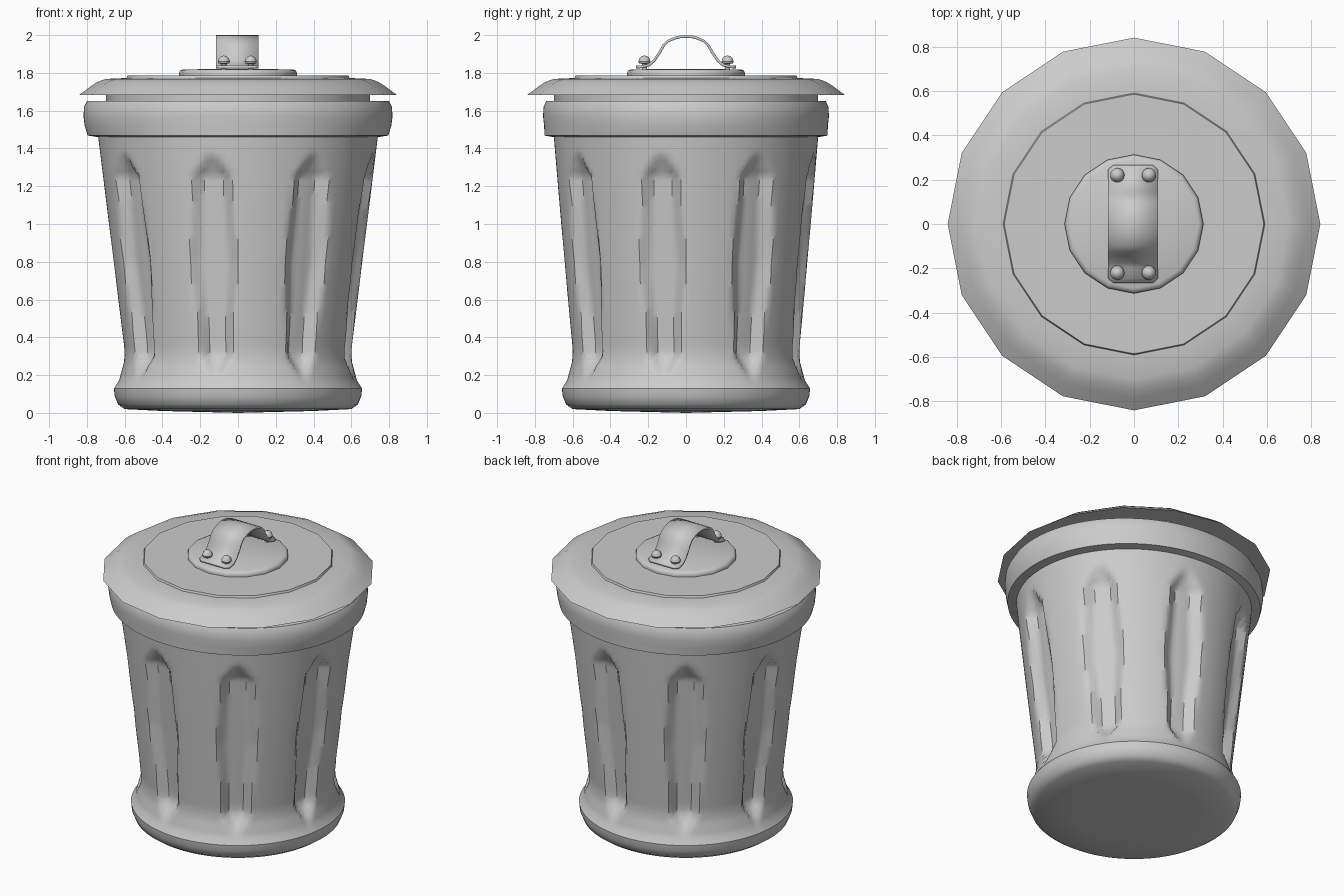
import bpy, bmesh, math

if "Cube" in bpy.data.objects:
    bpy.data.objects.remove(bpy.data.objects["Cube"])


def finish(name, bm, angle=35):
    bmesh.ops.remove_doubles(bm, verts=bm.verts, dist=1e-5)
    bmesh.ops.recalc_face_normals(bm, faces=bm.faces)
    me = bpy.data.meshes.new(name)
    bm.to_mesh(me)
    bm.free()
    ob = bpy.data.objects.new(name, me)
    bpy.context.collection.objects.link(ob)
    bpy.ops.object.select_all(action='DESELECT')
    bpy.context.view_layer.objects.active = ob
    ob.select_set(True)
    bpy.ops.object.shade_smooth_by_angle(angle=math.radians(angle))
    return ob


def lathe(name, profile, segs, shape=None, angle=35):
    """Revolve (r, z) points; shape(r, z, a, i) may alter each point."""
    bm = bmesh.new()
    rings = []
    for i, (r, z) in enumerate(profile):
        if r == 0:
            rings.append([bm.verts.new((0, 0, z))] * segs)
            continue
        ring = []
        for k in range(segs):
            a = 2 * math.pi * k / segs
            p = shape(r, z, a, i) if shape else (r * math.cos(a), r * math.sin(a), z)
            ring.append(bm.verts.new(p))
        rings.append(ring)
    for lo, hi in zip(rings, rings[1:]):
        for k in range(segs):
            n = (k + 1) % segs
            quad = list(dict.fromkeys((lo[k], lo[n], hi[n], hi[k])))
            if len(quad) > 2:
                bm.faces.new(quad)
    return finish(name, bm, angle)


def interp(table, x):
    for (x0, y0), (x1, y1) in zip(table, table[1:]):
        if x0 <= x <= x1:
            return y0 + (y1 - y0) * (x - x0) / (x1 - x0)
    return table[0][1] if x < table[0][0] else table[-1][1]


# Can body: base bead, tapered wall, rolled rim, inner wall
wall = [(0.17, 0.63), (0.20, 0.622), (0.27, 0.603), (0.33, 0.60), (1.46, 0.74)]
outer = [(0, 0.0), (0.4, 0.01), (0.6, 0.02), (0.635, 0.045), (0.653, 0.09), (0.657, 0.13)]
steps = 50
outer += [(interp(wall, z), z) for z in (0.17 + 1.29 * i / steps for i in range(steps + 1))]
n_outer = len(outer)
rim = [(0.795, 1.468), (0.812, 1.52), (0.818, 1.57), (0.815, 1.62), (0.80, 1.65), (0.76, 1.652),
       (0.74, 1.60), (0.67, 1.46), (0.53, 0.33), (0.52, 0.1), (0, 0.1)]
half_width = [(0.17, 0), (0.30, 8.5), (0.80, 12.3), (1.25, 9.2), (1.385, 0)]
oval = [(0.3, 1.0), (1.46, 0.945), (1.52, 0.925)]


def can_shape(r, z, a, i):
    # eight pressed flutes, pointed at both ends
    if i < n_outer:
        u = abs((math.degrees(a) + 11.25 + 22.5) % 45 - 22.5)
        w = interp(half_width, z)
        if w > 0 and u < w:
            s = min(1, (1 - u / w) / 0.55)
            r -= 0.055 * min(1, w / 9) * s * s * (3 - 2 * s) 
    return r * math.cos(a), r * math.sin(a) * interp(oval, z), z


lathe("can_body", outer + rim, 160, can_shape)

# Lid: inner plug, sloping flange, raised panel
lathe("lid", [(0, 1.60), (0.70, 1.60), (0.70, 1.684), (0.84, 1.684), (0.785, 1.725),
              (0.745, 1.752), (0.70, 1.768), (0.59, 1.773), (0.585, 1.786), (0, 1.788)], 16)

# Round plate under the handle
lathe("handle_plate", [(0, 1.78), (0.31, 1.78), (0.313, 1.80), (0.305, 1.813),
                       (0.29, 1.819), (0, 1.82)], 16, angle=50)

# Strap handle: half of the (y, z, half width) path, mirrored
CX = -0.004
half = [(0.265, 1.838, 0.09), (0.245, 1.838, 0.113), (0.20, 1.847, 0.113), (0.175, 1.868, 0.113),
        (0.145, 1.912, 0.113), (0.125, 1.948, 0.113), (0.10, 1.974, 0.113),
        (0.06, 1.991, 0.113), (0.03, 1.998, 0.113)]
path = [(-y, z, w) for y, z, w in half] + [(0, 2.0, 0.113)] + half[::-1]
bm = bmesh.new()
rows = [[bm.verts.new((CX + s * w, y, z)) for s in (-1, 1)] for y, z, w in path]
for a, b in zip(rows, rows[1:]):
    bm.faces.new((a[0], a[1], b[1], b[0]))
strap = finish("strap_handle", bm)
if strap.data.polygons[len(path) // 2].normal.z < 0:
    strap.data.flip_normals()
mod = strap.modifiers.new("thickness", 'SOLIDIFY')
mod.thickness = 0.014
mod.offset = -1

# Four domed rivets with shanks
for sx in (-1, 1):
    for sy in (-1, 1):
        dome = [(0, 1.81), (0.014, 1.81), (0.014, 1.848), (0.028, 1.85), (0.032, 1.86),
                (0.027, 1.876), (0.015, 1.888), (0, 1.892)]
        rivet = lathe("rivet", dome, 16)
        rivet.location = (CX + sx * 0.071, sy * 0.22, 0)
